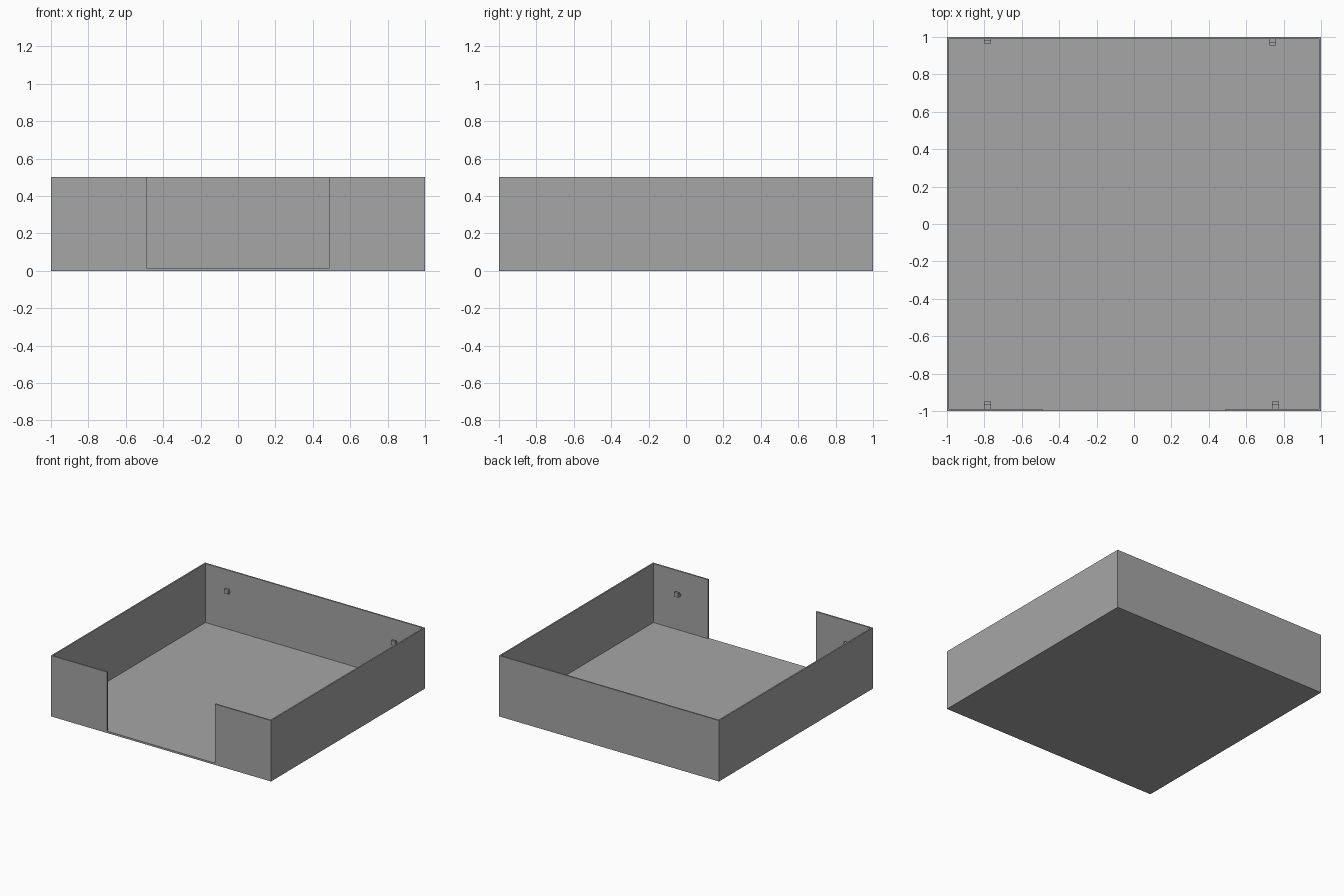
import bpy, bmesh

cube = bpy.data.objects.get("Cube")
if cube:
    bpy.data.objects.remove(cube, do_unlink=True)

GREY = (0.38, 0.38, 0.38, 1.0)
mat = bpy.data.materials.new("mid_grey")
mat.use_nodes = True
mat.diffuse_color = GREY
bsdf = mat.node_tree.nodes["Principled BSDF"]
bsdf.inputs["Base Color"].default_value = GREY

HALF = 1.0       # half of the footprint
HEIGHT = 0.5     # wall height
WALL = 0.012     # wall thickness
FLOOR = 0.015    # floor thickness
GAP = 0.49       # half width of the front opening


def prism(name, outline, depth, place):
    """Extrude a closed 2D outline by a depth vector; place maps 2D to 3D."""
    bm = bmesh.new()
    face = bm.faces.new([bm.verts.new(place(a, b)) for a, b in outline])
    ext = bmesh.ops.extrude_face_region(bm, geom=[face])
    moved = [g for g in ext["geom"] if isinstance(g, bmesh.types.BMVert)]
    bmesh.ops.translate(bm, verts=moved, vec=depth)
    bmesh.ops.recalc_face_normals(bm, faces=bm.faces)
    mesh = bpy.data.meshes.new(name)
    bm.to_mesh(mesh)
    bm.free()
    mesh.materials.append(mat)
    obj = bpy.data.objects.new(name, mesh)
    bpy.context.collection.objects.link(obj)
    return obj


# Floor slab
square = [(-HALF, -HALF), (HALF, -HALF), (HALF, HALF), (-HALF, HALF)]
prism("floor", square, (0, 0, FLOOR), lambda a, b: (a, b, 0))

# Walls: one C-shaped outline, open in the middle of the front
inner = HALF - WALL
right_half = [(GAP, -HALF), (HALF, -HALF), (HALF, HALF)]
right_inner = [(inner, inner), (inner, -inner), (GAP, -inner)]
outline = (right_half + [(-x, y) for x, y in reversed(right_half)]
           + [(-x, y) for x, y in reversed(right_inner)] + right_inner)
prism("walls", outline, (0, 0, HEIGHT - FLOOR), lambda a, b: (a, b, FLOOR))

# Small wall hooks: an arm out of the wall with an upturned lip
HOOK_WIDTH = 0.036
hooks = {
    "back_right_hook": (-0.783, 1, 0.965, 0.332),
    "back_left_hook": (0.742, 1, 0.955, 0.32),
    "front_right_hook": (-0.783, -1, 0.95, 0.318),
    "front_left_hook": (0.757, -1, 0.95, 0.318),
}
for name, (x, side, tip, z) in hooks.items():
    lip = tip + 0.018
    root = inner + 0.004
    profile = [(root, z - 0.018), (tip, z - 0.018), (tip, z + 0.018),
               (lip, z + 0.018), (lip, z - 0.003), (root, z - 0.003)]
    prism(name, profile, (HOOK_WIDTH, 0, 0),
          lambda a, b: (x - HOOK_WIDTH / 2, side * a, b))
